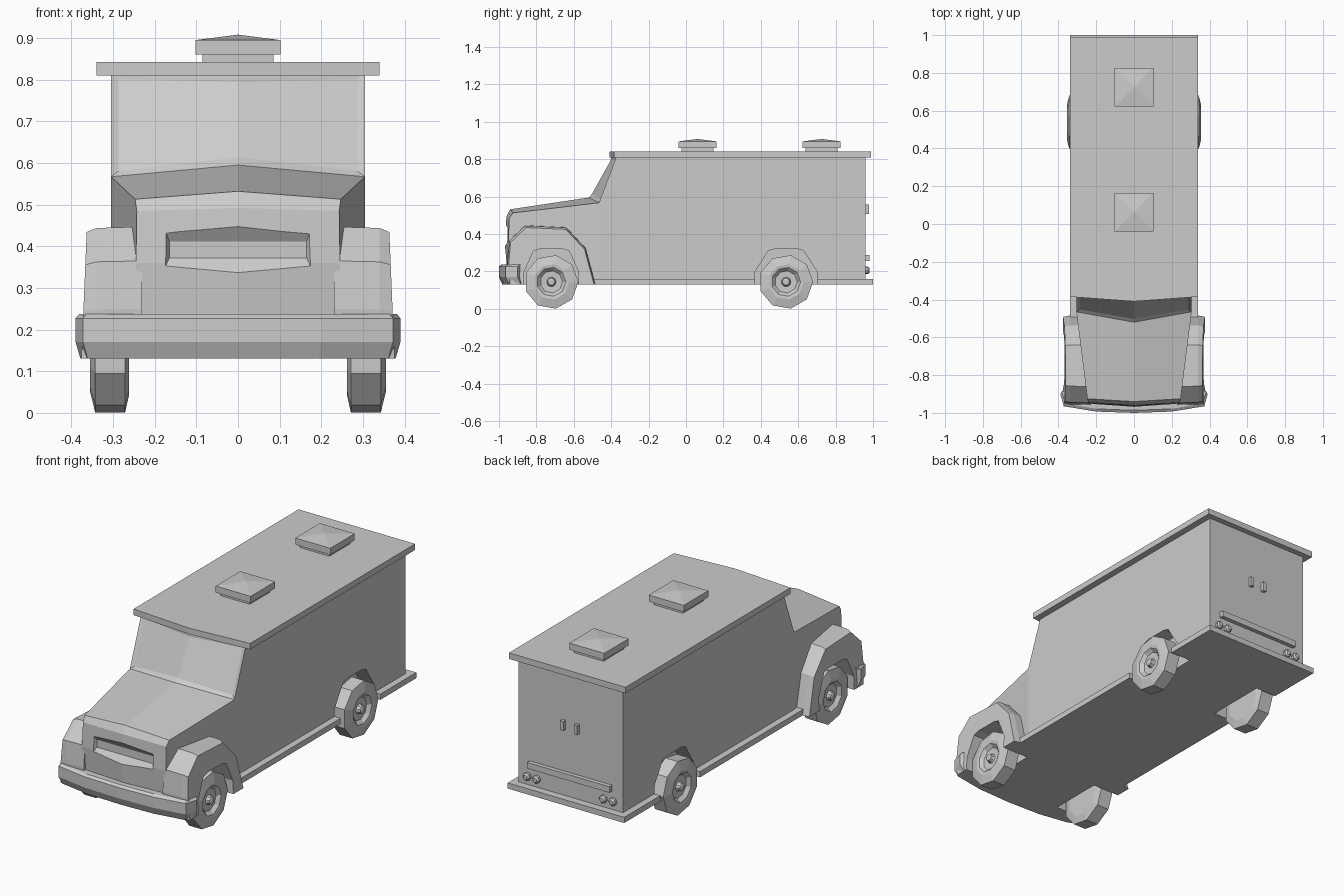
import bpy, bmesh, math

if "Cube" in bpy.data.objects:
    bpy.data.objects.remove(bpy.data.objects["Cube"])


def finish(name, bm):
    bmesh.ops.recalc_face_normals(bm, faces=bm.faces)
    me = bpy.data.meshes.new(name)
    bm.to_mesh(me)
    bm.free()
    ob = bpy.data.objects.new(name, me)
    bpy.context.collection.objects.link(ob)
    return ob


def add_loft(bm, rings):
    """Skin equal-length point rings and cap both ends."""
    vs = [[bm.verts.new(p) for p in r] for r in rings]
    n = len(vs[0])
    for a, b in zip(vs, vs[1:]):
        for i in range(n):
            j = (i + 1) % n
            bm.faces.new((a[i], a[j], b[j], b[i]))
    bm.faces.new(vs[0])
    bm.faces.new(vs[-1])


def loft(name, *solids):
    bm = bmesh.new()
    for rings in solids:
        add_loft(bm, rings)
    return finish(name, bm)


def rect(hx, hy, z, cx=0, cy=0):
    return [(cx - hx, cy - hy, z), (cx + hx, cy - hy, z),
            (cx + hx, cy + hy, z), (cx - hx, cy + hy, z)]


def box(hx, hy, hz, cx, cy, cz):
    return [rect(hx, hy, cz - hz, cx, cy), rect(hx, hy, cz + hz, cx, cy)]


def mirror(ob):
    m = ob.modifiers.new("mirror", 'MIRROR')
    m.use_axis = (True, False, False)


# Cargo body, cab and hood: rows of (half width, side y, side z, centre y, centre z)
rows = [(.305, .96, .14, .96, .14), (.305, .96, .82, .96, .82),
        (.305, -.37, .82, -.40, .82), (.305, -.465, .567, -.52, .595),
        (.247, -.925, .513, -.94, .532), (.243, -.945, .485, -.96, .492),
        (.245, -.95, .36, -.97, .36), (.245, -.94, .23, -.958, .23),
        (.245, -.93, .14, -.95, .14), (.305, -.465, .14, -.465, .14)]
bm = bmesh.new()
V = [[bm.verts.new(p) for p in ((-w, ys, zs), (0, yc, zc), (w, ys, zs))]
     for w, ys, zs, yc, zc in rows]
glass = []
for i in range(len(V)):
    a, b = V[i], V[(i + 1) % len(V)]
    for k in (0, 1):
        f = bm.faces.new((a[k], a[k + 1], b[k + 1], b[k]))
        if i == 2:
            glass.append(f)
for k in (0, 2):
    bm.faces.new([V[i][k] for i in (0, 1, 2, 3, 9)])
    bm.faces.new([V[i][k] for i in (3, 4, 5, 6, 7, 8, 9)])
bmesh.ops.recalc_face_normals(bm, faces=bm.faces)
bmesh.ops.inset_region(bm, faces=glass, thickness=.025, depth=-.008)
body = finish("van_body", bm)

# Floor pan and side sills
floor = loft("floor_pan", [
    [(-.34, -.92, z), (.34, -.92, z), (.34, 1.0, z), (-.34, 1.0, z)] for z in (.13, .16)])

# Front fenders
outline = [(-.95, .13), (-.957, .25), (-.947, .365), (-.86, .447),
           (-.64, .437), (-.535, .325), (-.482, .13)]
fender = loft("front_fenders", [
    [(x - (z - .13) * t, -.72 + (y + .72) * s, .13 + (z - .13) * s) for y, z in outline]
    for x, s, t in ((.23, 1, 0), (.34, .99, 0), (.376, .96, .04))])
mirror(fender)

# Wheel arch and grille cutters
AXLES = (-.72, .535)


def arch(yc, h):
    pts = [(-h, .0), (-h, .2), (-.095, .31), (-.06, .32),
           (.06, .32), (.095, .31), (h, .2), (h, .0)]
    return [[(x, yc + y, z) for y, z in pts] for x in (.22, .5)]


wells = loft("arch_cutter", arch(AXLES[0], .145), arch(AXLES[1], .165))
mirror(wells)
grille = loft("grille_cutter", [
    [(-hx, y, z0), (hx, y, z0), (hx, y, z1), (-hx, y, z1)]
    for hx, y, z0, z1 in ((.19, -.985, .315, .48), (.165, -.94, .372, .412))])

for ob, cutters in ((body, (wells, grille)), (floor, (wells,)), (fender, (wells,))):
    for c in cutters:
        m = ob.modifiers.new("cut", 'BOOLEAN')
        m.operation = 'DIFFERENCE'
        m.solver = 'EXACT'
        m.object = c
dg = bpy.context.evaluated_depsgraph_get()
baked = [(ob, bpy.data.meshes.new_from_object(ob.evaluated_get(dg)))
         for ob in (body, floor, fender)]
for ob, me in baked:
    ob.modifiers.clear()
    ob.data = me
for c in (wells, grille):
    bpy.data.objects.remove(c)

# Roof slab with pointed front edge
loft("roof", [[(.34, .99, z), (-.34, .99, z), (-.34, -.385, z), (0, -.41, z), (.34, -.385, z)]
              for z in (.81, .842)])

# Roof vents: neck and shallow pyramid cap
for i, y in enumerate((.062, .725)):
    loft(f"roof_vent_{i + 1}",
         [rect(.085, .085, .84, 0, y), rect(.085, .085, .862, 0, y)],
         [rect(.102, .102, .86, 0, y), rect(.102, .102, .895, 0, y), rect(.001, .001, .908, 0, y)])

# Front bumper, bowed in plan
plan = [(-.39, -.9), (-.372, -.965), (-.2, -.993), (0, -1.0),
        (.2, -.993), (.372, -.965), (.39, -.9), (.36, -.88), (-.36, -.88)]
loft("front_bumper", [
    [(x * s, y + d if y < -.89 else y, z) for x, y in plan]
    for z, s, d in ((.13, .97, .018), (.17, 1, 0), (.227, 1, 0), (.237, .98, .014))])

# Nine-sided wheels: (x, radius) lathe profile
tyre = [(.262, .06), (.262, .105), (.271, .145), (.343, .145), (.355, .095), (.352, .078),
        (.334, .06), (.332, .026), (.337, .023), (.352, .02), (.356, .012)]
for tag, yc in zip(("front", "rear"), AXLES):
    angles = [math.radians(30 + 40 * i) for i in range(9)]
    mirror(loft(tag + "_wheels", [
        [(x, yc - r * math.sin(a), .144 - r * math.cos(a)) for a in angles] for x, r in tyre]))

# Rear door handles, step bar and lamps
mirror(loft("door_handles", box(.01, .012, .025, .04, .966, .533)))
loft("rear_bar", box(.24, .014, .016, 0, .968, .272))
mirror(loft("rear_lamps", *[
    [[(x + r * math.cos(math.pi * k / 4), y, .205 + r * math.sin(math.pi * k / 4)) for k in range(8)]
     for y, r in ((.95, .02), (.974, .02), (.982, .012))]
    for x in (.195, .25)]))
